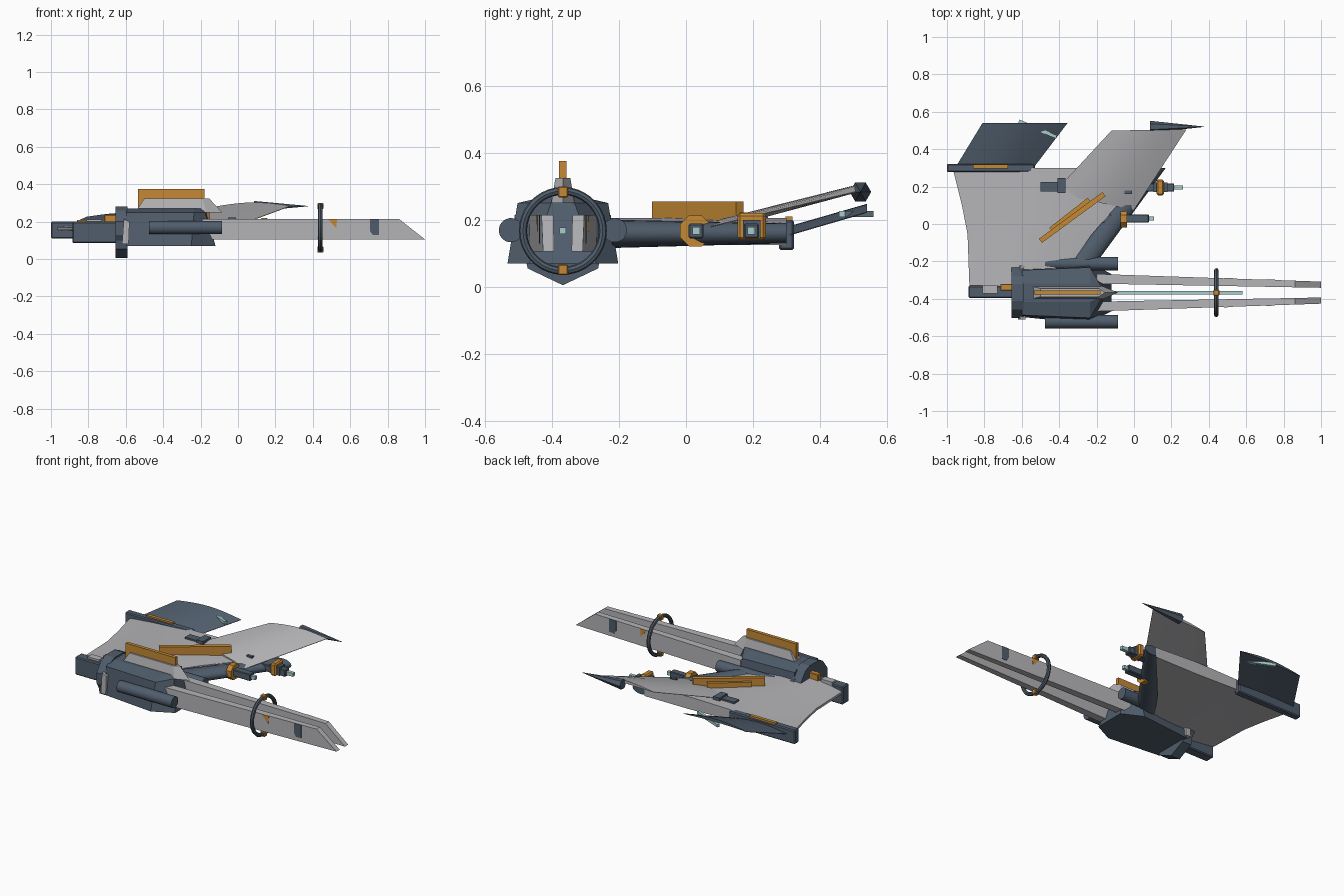
import bpy, bmesh, math
from mathutils import Vector

cube = bpy.data.objects.get("Cube")
if cube:
    bpy.data.objects.remove(cube, do_unlink=True)


def material(name, rgb):
    m = bpy.data.materials.new(name)
    m.use_nodes = True
    m.diffuse_color = (*rgb, 1)
    m.node_tree.nodes["Principled BSDF"].inputs["Base Color"].default_value = (*rgb, 1)
    return m


GREY = material("light grey", (0.46, 0.46, 0.48))
SLATE = material("slate blue", (0.08, 0.11, 0.15))
ORANGE = material("orange", (0.56, 0.25, 0.035))
CYAN = material("pale cyan", (0.38, 0.62, 0.6))
YC, ZC = -0.367, 0.167   # axis of the main hull


def finish(name, bm, mat, smooth=False):
    bmesh.ops.recalc_face_normals(bm, faces=bm.faces)
    me = bpy.data.meshes.new(name)
    bm.to_mesh(me)
    bm.free()
    me.materials.append(mat)
    ob = bpy.data.objects.new(name, me)
    bpy.context.collection.objects.link(ob)
    if smooth:
        bpy.ops.object.select_all(action='DESELECT')
        ob.select_set(True)
        bpy.context.view_layer.objects.active = ob
        bpy.ops.object.shade_smooth_by_angle(angle=math.radians(35))
    return ob


def loft(name, sections, mat, smooth=False):
    """Skin matching closed sections and cap both ends."""
    bm = bmesh.new()
    rings = [[bm.verts.new(p) for p in s] for s in sections]
    n = len(rings[0])
    for a, b in zip(rings, rings[1:]):
        for i in range(n):
            j = (i + 1) % n
            bm.faces.new((a[i], a[j], b[j], b[i]))
    bm.faces.new(rings[0])
    bm.faces.new(rings[-1])
    return finish(name, bm, mat, smooth)


def box(name, x, y, z, mat, bevel=0.0):
    ob = loft(name, [[(u, y[0], z[0]), (u, y[1], z[0]), (u, y[1], z[1]), (u, y[0], z[1])] for u in x], mat)
    if bevel:
        mod = ob.modifiers.new("edge bevel", 'BEVEL')
        mod.width = bevel
        mod.segments = 1
    return ob


def rod(name, x, y, z, r, sides, mat, r2=None, smooth=False):
    """Round or faceted bar along x."""
    def ring(u, rad):
        return [(u, y + rad * math.sin(math.tau * (i + 0.5) / sides),
                 z + rad * math.cos(math.tau * (i + 0.5) / sides)) for i in range(sides)]
    return loft(name, [ring(x[0], r), ring(x[1], r if r2 is None else r2)], mat, smooth)


def plate_xz(name, pts, y0, y1, mat):
    return loft(name, [[(x, y, z) for x, z in pts] for y in (y0, y1)], mat)


def beam(name, a, b, width, z0, z1, mat):
    """Upright slab between two plan points."""
    a, b = Vector(a), Vector(b)
    n = (b - a).orthogonal().normalized() * width / 2
    plan = [a + n, b + n, b - n, a - n]
    return loft(name, [[(p.x, p.y, z) for p in plan] for z in (z0, z1)], mat)


def panel(name, root, tip, bulge, thick, mat):
    """Thin arched wing panel between a root edge and a tip edge."""
    n = 10
    sections = []
    for a, b in (root, tip):
        a, b = Vector(a), Vector(b)
        mid = [a.lerp(b, i / n) + Vector((0, 0, bulge * math.sin(math.pi * i / n))) for i in range(n + 1)]
        t = [thick * (0.15 + math.sin(math.pi * i / n)) / 2 for i in range(n + 1)]
        up = [m + Vector((0, 0, h)) for m, h in zip(mid, t)]
        low = [m - Vector((0, 0, h)) for m, h in zip(mid, t)]
        sections.append(up + low[::-1])
    return loft(name, sections, mat, True)


# Main hull: faceted body, canopy ridge, fin
def hull_section(xb, xt, wb, wm, wt):
    return [(x, YC + w, z) for x, w, z in
            ((xb, -wb, 0.07), (xb, wb, 0.07), (xt, wm, 0.25), (xt, wt, 0.27), (xt, -wt, 0.27), (xt, -wm, 0.25))]


loft("hull", [hull_section(-0.6, -0.6, 0.13, 0.12, 0.05), hull_section(-0.25, -0.235, 0.165, 0.135, 0.05),
              hull_section(-0.12, -0.176, 0.1, 0.035, 0.02)], SLATE)
loft("canopy_ridge", [[(x0, YC - w, z), (x1, YC - w, z), (x2, YC, z), (x1, YC + w, z), (x0, YC + w, z)]
                      for x0, x1, x2, w, z in ((-0.55, -0.17, -0.085, 0.035, 0.25),
                                               (-0.5, -0.19, -0.155, 0.022, 0.325))], GREY)
box("dorsal_fin", (-0.535, -0.18), (YC - 0.011, YC + 0.011), (0.27, 0.375), ORANGE)

# Collar behind the hull
half = [(0.0, 0.005), (0.105, 0.055), (0.115, 0.1), (0.135, 0.13), (0.135, 0.2), (0.09, 0.26), (0.045, 0.28)]
outline = half + [(-y, z) for y, z in half[:0:-1]]
loft("rear_collar", [[(x, YC + y, z) for y, z in outline] for x in (-0.655, -0.59)], SLATE)

for s, side in ((-1, "front"), (1, "back")):
    # Collar clips and side cylinders
    y = YC + s * 0.13
    plate_xz(side + "_collar_clip", [(-0.62, 0.08), (-0.585, 0.08), (-0.58, 0.2), (-0.61, 0.215)],
             y - 0.014, y + 0.014, GREY)
    rod(side + "_side_cylinder", (-0.475, -0.085), YC + s * 0.155, ZC + 0.002, 0.036, 24, SLATE, smooth=True)
    # Long prow blade, tapering forward with a raked end
    def blade_y(x, outer):
        t = (x + 0.2) / 1.2
        return YC + s * ((0.1 - 0.041 * t) if outer else (0.048 - 0.022 * t))
    loft(side + "_prow_blade", [[(xb, blade_y(xb, 0), 0.105), (xb, blade_y(xb, 1), 0.105),
                                 (xt, blade_y(xt, 1), 0.215), (xt, blade_y(xt, 0), 0.215)]
                                for xb, xt in ((-0.2, -0.2), (1.0, 0.86))], GREY)
    # Thin painted markings on the outer blade faces
    for part, mat, pts in (("orange_mark", ORANGE, [(0.48, 0.215), (0.53, 0.215), (0.525, 0.165)]),
                           ("dark_mark", SLATE, [(0.705, 0.215), (0.755, 0.215), (0.755, 0.13),
                                                 (0.72, 0.13), (0.705, 0.15)])):
        loft(side + "_" + part, [[(x, blade_y(x, 1) + s * d, z) for x, z in pts] for d in (-0.002, 0.002)], mat)

# Centre rod and ring with clamps
box("centre_rod", (-0.15, 0.58), (YC - 0.01, YC + 0.01), (ZC - 0.01, ZC + 0.01), CYAN)
bpy.ops.mesh.primitive_torus_add(major_radius=0.119, minor_radius=0.012, major_segments=36, minor_segments=8,
                                 location=(0.44, YC, ZC), rotation=(0, math.pi / 2, 0))
ring = bpy.context.object
ring.name = "prow_ring"
ring.data.materials.append(SLATE)
bpy.ops.object.shade_smooth_by_angle()
for s, side in ((-1, "lower"), (1, "upper")):
    z = ZC + s * 0.116
    box(side + "_ring_clamp", (0.424, 0.456), (YC - 0.015, YC + 0.015), (z - 0.016, z + 0.016), ORANGE, 0.003)

# Tail block and fittings
box("tail_block", (-0.885, -0.64), (-0.395, -0.33), (0.085, 0.2), SLATE, 0.006)
box("tail_grey_box", (-0.81, -0.73), (-0.372, -0.33), (0.18, 0.212), GREY)
box("tail_orange_box", (-0.715, -0.65), (-0.356, -0.32), (0.18, 0.238), ORANGE, 0.004)

# Main wing: soft section lofted from the hull outward
profile = [(0, 0.17), (0.15, 0.185), (0.4, 0.2), (0.7, 0.205), (1, 0.19),
           (1, 0.125), (0.7, 0.125), (0.4, 0.135), (0.15, 0.148), (0, 0.155)]
stations = [(-0.335, -0.88, -0.42), (-0.055, -0.89, -0.225), (0.1, -0.92, -0.09), (0.3, -0.97, 0.085)]
loft("main_wing", [[(a + (b - a) * u, y, z) for u, z in profile] for y, a, b in stations], GREY, True)


# Rounded beam along the leading edge
def beam_section(x, y, length, z, h):
    return [(x + length * (0.5 + 0.5 * math.cos(math.tau * i / 16)), y, z + h * math.sin(math.tau * i / 16))
            for i in range(16)]


loft("leading_edge_beam", [beam_section(-0.37, -0.22, 0.16, 0.158, 0.042),
                           beam_section(0.055, 0.3, 0.115, 0.16, 0.03)], SLATE, True)

# Raised inner wing and its pointed tip pod
panel("raised_wing", [(-0.43, 0.165, 0.19), (0.0, 0.075, 0.18)], [(-0.12, 0.5, 0.28), (0.28, 0.505, 0.283)],
      0.012, 0.016, GREY)
rod("wing_tip_pod", (0.085, 0.375), 0.52, 0.283, 0.032, 6, SLATE, r2=0.001)

# Outer rail, dark outer panel and pale strut
box("outer_rail", (-1.0, -0.53), (0.277, 0.322), (0.11, 0.2), SLATE, 0.006)
box("rail_strip", (-0.86, -0.675), (0.297, 0.318), (0.19, 0.21), ORANGE)
panel("outer_panel", [(-0.95, 0.31, 0.16), (-0.53, 0.31, 0.155)], [(-0.81, 0.54, 0.225), (-0.355, 0.54, 0.222)],
      0.015, 0.016, SLATE)
beam("outer_strut", (-0.615, 0.55), (-0.415, 0.465), 0.018, 0.208, 0.226, CYAN)

# Orange spine on the wing
beam("wing_spine", (-0.5, -0.09), (-0.16, 0.16), 0.027, 0.18, 0.255, ORANGE)
beam("wing_spine_rib", (-0.445, -0.03), (-0.24, 0.13), 0.025, 0.18, 0.235, ORANGE)

# Dark fittings on the wing
box("wing_fitting", (-0.5, -0.4), (0.175, 0.225), (0.18, 0.212), SLATE)
box("wing_fitting_head", (-0.41, -0.365), (0.165, 0.245), (0.18, 0.222), SLATE)
box("wing_small_fitting", (-0.05, -0.012), (0.16, 0.178), (0.185, 0.222), SLATE)

# Two guns on the leading edge
for name, y, x0, x1, tip in (("inner", 0.03, -0.2, 0.08, 0.108), ("outer", 0.195, -0.05, 0.215, 0.262)):
    box(name + "_gun", (x0, x1), (y - 0.022, y + 0.022), (ZC - 0.022, ZC + 0.022), SLATE, 0.004)
    box(name + "_gun_muzzle", (x1, tip), (y - 0.011, y + 0.011), (ZC - 0.011, ZC + 0.011), CYAN)
rod("inner_gun_collar", (-0.072, -0.038), 0.028, ZC, 0.05, 8, ORANGE)
box("outer_gun_collar", (0.12, 0.16), (0.153, 0.238), (0.14, 0.22), ORANGE, 0.008)
box("outer_gun_cap", (0.105, 0.178), (0.17, 0.222), (0.145, 0.2), SLATE)
